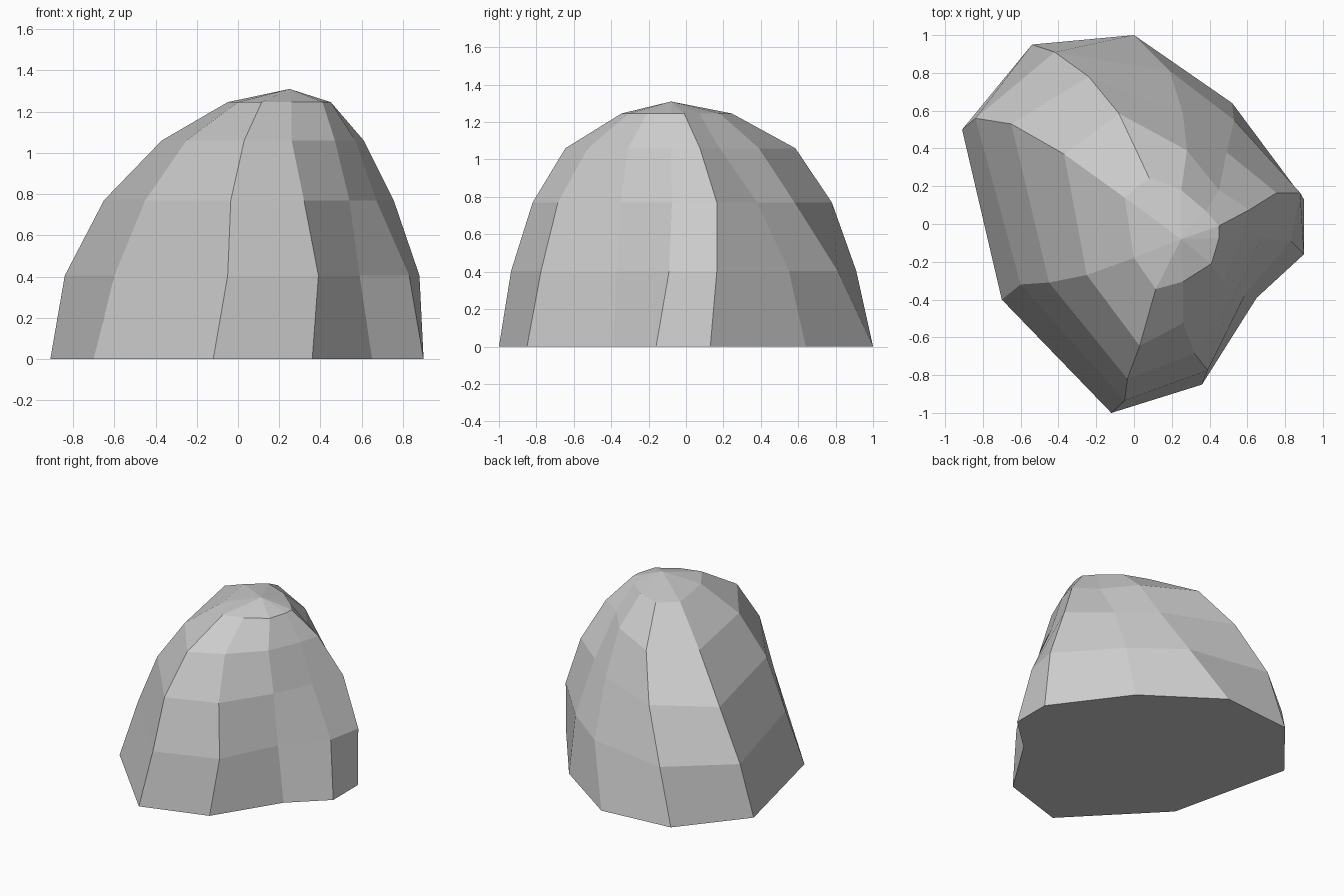
import bpy, bmesh, math

HEIGHT = 1.31
APEX = (0.25, -0.08)

# Vertical ribs, counter-clockwise reading from the right side:
# each is the (x, y) path from the base up to the top ring
RIBS = [
    [(.90, .13), (.88, .165), (.755, .165), (.61, .075), (.45, -.01)],
    [(.52, .64), (.53, .55), (.49, .38), (.45, .18), (.38, .07)],
    [(.00, 1.0), (.19, .81), (.26, .58), (.28, .39), (.25, .18)],
    [(-.54, .95), (-.42, .91), (-.24, .78), (-.08, .585), (.08, .245)],
    [(-.91, .50), (-.84, .56), (-.65, .53), (-.37, .37), (-.05, .14)],
    [(-.70, -.40), (-.60, -.32), (-.45, -.31), (-.25, -.27), (.00, -.18)],
    [(-.12, -1.0), (-.05, -.935), (-.035, -.82), (.03, -.645), (.115, -.345)],
    [(.36, -.85), (.39, -.775), (.32, -.685), (.26, -.525), (.26, -.305)],
    [(.65, -.39), (.59, -.37), (.54, -.35), (.47, -.31), (.41, -.21)],
    [(.90, -.16), (.83, -.09), (.67, -.075), (.57, -.08), (.45, -.075)],
]

bm = bmesh.new()

# Ring heights follow a quarter circle in 18 degree steps
ribs = [[bm.verts.new((x, y, HEIGHT * math.sin(math.radians(18 * k))))
         for k, (x, y) in enumerate(rib)] for rib in RIBS]
top = bm.verts.new((*APEX, HEIGHT))

# Side quads and cap triangles between neighbouring ribs
for a, b in zip(ribs, ribs[1:] + ribs[:1]):
    for k in range(4):
        bm.faces.new((a[k], b[k], b[k + 1], a[k + 1]))
    bm.faces.new((a[4], b[4], top))

# Flat underside
bm.faces.new([rib[0] for rib in reversed(ribs)])
bmesh.ops.recalc_face_normals(bm, faces=bm.faces)

mesh = bpy.data.meshes.new("boulder")
bm.to_mesh(mesh)
bm.free()
bpy.context.collection.objects.link(bpy.data.objects.new("boulder", mesh))
